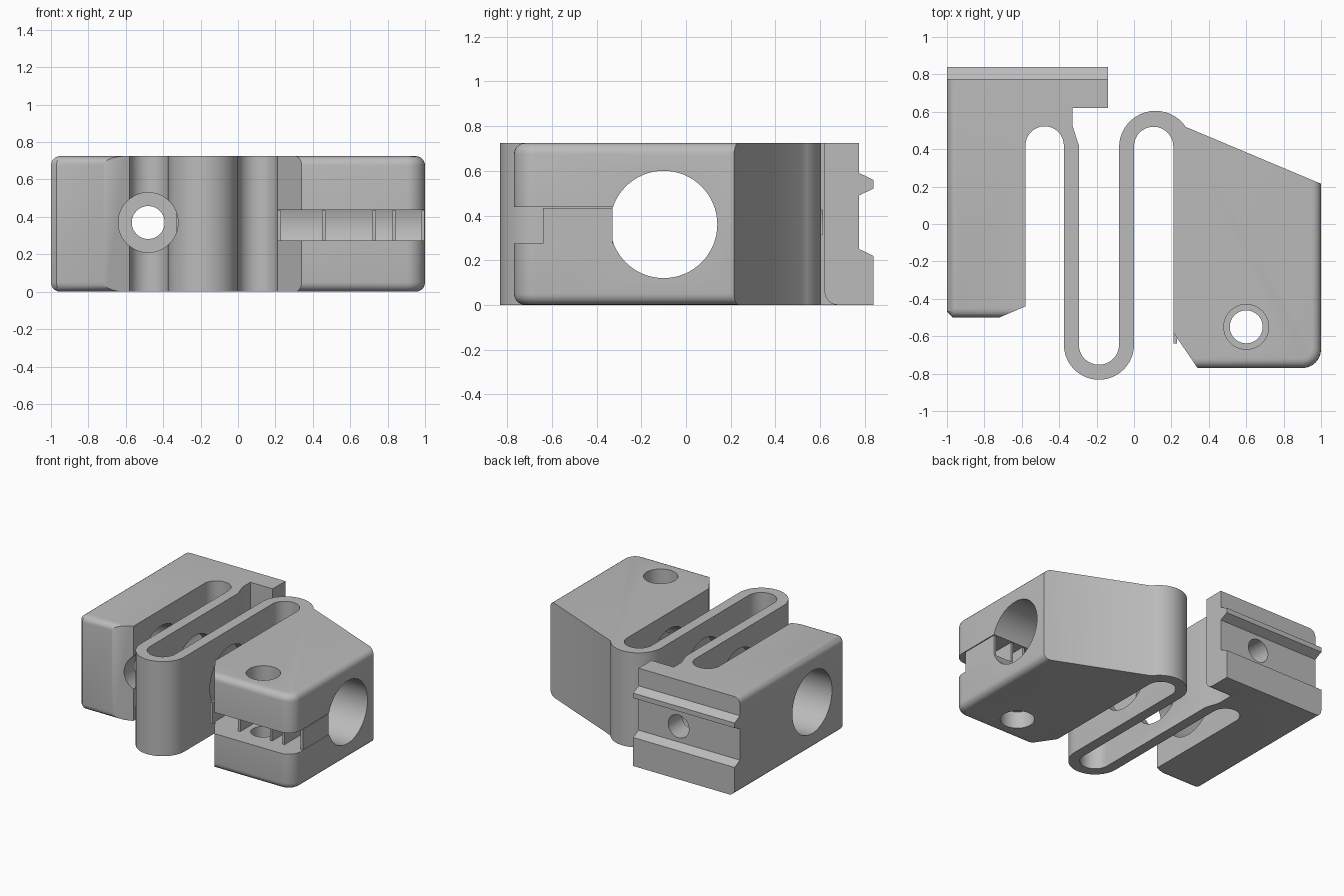
import bpy, bmesh
from math import cos, sin, pi, radians
from mathutils import Matrix, Vector

cube = bpy.data.objects.get("Cube")
if cube:
    bpy.data.objects.remove(cube, do_unlink=True)

HEIGHT = 0.725
grey = bpy.data.materials.new("plain_grey")
grey.use_nodes = True
grey.diffuse_color = (0.5, 0.5, 0.5, 1)
grey.node_tree.nodes["Principled BSDF"].inputs["Base Color"].default_value = (0.5, 0.5, 0.5, 1)


def make_object(name, bm):
    bmesh.ops.recalc_face_normals(bm, faces=bm.faces)
    mesh = bpy.data.meshes.new(name)
    bm.to_mesh(mesh)
    bm.free()
    mesh.materials.append(grey)
    obj = bpy.data.objects.new(name, mesh)
    bpy.context.collection.objects.link(obj)
    return obj


def prism(points, vector):
    bm = bmesh.new()
    face = bm.faces.new([bm.verts.new(p) for p in points])
    res = bmesh.ops.extrude_face_region(bm, geom=[face], use_keep_orig=True)
    verts = [g for g in res["geom"] if isinstance(g, bmesh.types.BMVert)]
    bmesh.ops.translate(bm, verts=verts, vec=vector)
    return bm


def box(x0, x1, y0, y1, z0, z1):
    return prism([(x0, y0, z0), (x1, y0, z0), (x1, y1, z0), (x0, y1, z0)], (0, 0, z1 - z0))


def cylinder(start, end, radius, sides=48):
    a, b = Vector(start), Vector(end)
    bm = bmesh.new()
    turn = (b - a).to_track_quat("Z", "Y").to_matrix().to_4x4()
    bmesh.ops.create_cone(bm, cap_ends=True, segments=sides, radius1=radius, radius2=radius,
                          depth=(b - a).length, matrix=Matrix.Translation((a + b) / 2) @ turn)
    return bm


def arc(cx, cy, r, a0, a1, n=18):
    angles = [radians(a0 + (a1 - a0) * i / n) for i in range(n + 1)]
    return [(cx + r * cos(a), cy + r * sin(a)) for a in angles]


# Plan outline: rail block, folded spring and clamp block in one piece
plan = [(-1, 0.84), (-1, -0.47), (-0.97, -0.5), (-0.72, -0.5), (-0.58, -0.44)]
plan += arc(-0.4775, 0.42, 0.1025, 180, 0)
plan += arc(-0.1875, -0.645, 0.1875, 180, 360, 24)
plan += arc(0.105, 0.415, 0.105, 180, 0)
plan += [(0.21, -0.58), (0.34, -0.77)]
plan += arc(0.9, -0.67, 0.1, -90, 0, 8)
plan += [(1, 0.215)]
plan += arc(0.115, 0.41, 0.195, 34, 180)
plan += arc(-0.1875, -0.645, 0.1075, 360, 180, 24)
plan += [(-0.295, 0.42), (-0.33, 0.53), (-0.33, 0.62), (-0.14, 0.62), (-0.14, 0.84)]
bm = prism([(x, y, 0) for x, y in plan], (0, 0, HEIGHT))


# Rounded outer and front edges
def is_rounded(edge):
    a, b = (v.co for v in edge.verts)
    mid = (a + b) / 2
    if abs(a.z - b.z) > 0.001:
        return False
    outer = abs(mid.x) > 0.999
    clamp_front = mid.x > 0.33 and mid.y < -0.6
    rail_front = mid.x < -0.7 and mid.y < -0.46
    return outer or clamp_front or rail_front


bmesh.ops.bevel(bm, geom=[e for e in bm.edges if is_rounded(e)], offset=0.05, segments=5,
                profile=0.5, affect="EDGES", clamp_overlap=False)
body = make_object("clamp_body", bm)

# Cutters
BORE_Y, BORE_Z = -0.1, 0.36
SCREW = (0.6, -0.55)
RAIL_X, RAIL_Z = -0.48, 0.37


def rail_groove(profile):
    return prism([(-1.2, y, z) for y, z in profile], (1.2, 0, 0))


lip = [(0.55, -0.1), (0.61, -0.1), (0.61, 0.06)]
lip = [(y, z) for y, z in arc(0.68, 0.06, 0.06, 180, 270, 6)] + [(0.61, 0)]
cutters = {
    "cross_bore": cylinder((-1.2, BORE_Y, BORE_Z), (1.2, BORE_Y, BORE_Z), 0.24, 64),
    "rail_screw_hole": cylinder((RAIL_X, 0.4, RAIL_Z), (RAIL_X, 1, RAIL_Z), 0.088),
    "rail_screw_access": cylinder((RAIL_X, -1, RAIL_Z), (RAIL_X, 0.61, RAIL_Z), 0.16),
    "clamp_screw_hole": cylinder((*SCREW, -0.1), (*SCREW, 0.9), 0.088),
    "clamp_screw_head": cylinder((*SCREW, 0.58), (*SCREW, 0.9), 0.12),
    "clamp_nut_pocket": cylinder((*SCREW, -0.1), (*SCREW, 0.13), 0.12),
    "clamp_slot": box(0.1, 1.1, -0.9, -0.28, 0.275, 0.438),
    "rail_groove_low": rail_groove([(0.9, 0.19), (0.775, 0.25), (0.775, 0.49), (0.9, 0.55)]),
    "rail_groove_high": rail_groove([(0.9, 0.53), (0.775, 0.59), (0.775, 0.8), (0.9, 0.8)]),
    "rail_lip_round": prism([(-0.33, y, z) for y, z in
                             arc(0.68, 0.06, 0.06, 180, 270, 6) + [(0.68, -0.05), (0.6, -0.05), (0.6, 0.06)]],
                            (0.25, 0, 0)),
}
for name, shape in cutters.items():
    cutter = make_object(name + "_cutter", shape)
    cutter.hide_render = True
    cutter.hide_set(True)
    mod = body.modifiers.new(name, "BOOLEAN")
    mod.operation = "DIFFERENCE"
    mod.solver = "EXACT"
    mod.object = cutter

# Bake the cuts, then remove the cutters
bpy.context.view_layer.update()
baked = bpy.data.meshes.new_from_object(body.evaluated_get(bpy.context.evaluated_depsgraph_get()))
body.modifiers.clear()
body.data = baked
for name in cutters:
    bpy.data.objects.remove(bpy.data.objects[name + "_cutter"], do_unlink=True)

# Thin support ribs inside the clamp slot
for i, x in enumerate([0.212, 0.45, 0.72, 0.825, 0.98]):
    make_object(f"slot_rib_{i + 1}", box(x, x + 0.018, -0.64, -0.33, 0.27, 0.433))

# Smooth curves, sharp edges
bpy.ops.object.select_all(action="DESELECT")
body.select_set(True)
bpy.context.view_layer.objects.active = body
bpy.ops.object.shade_smooth_by_angle(angle=radians(30))
